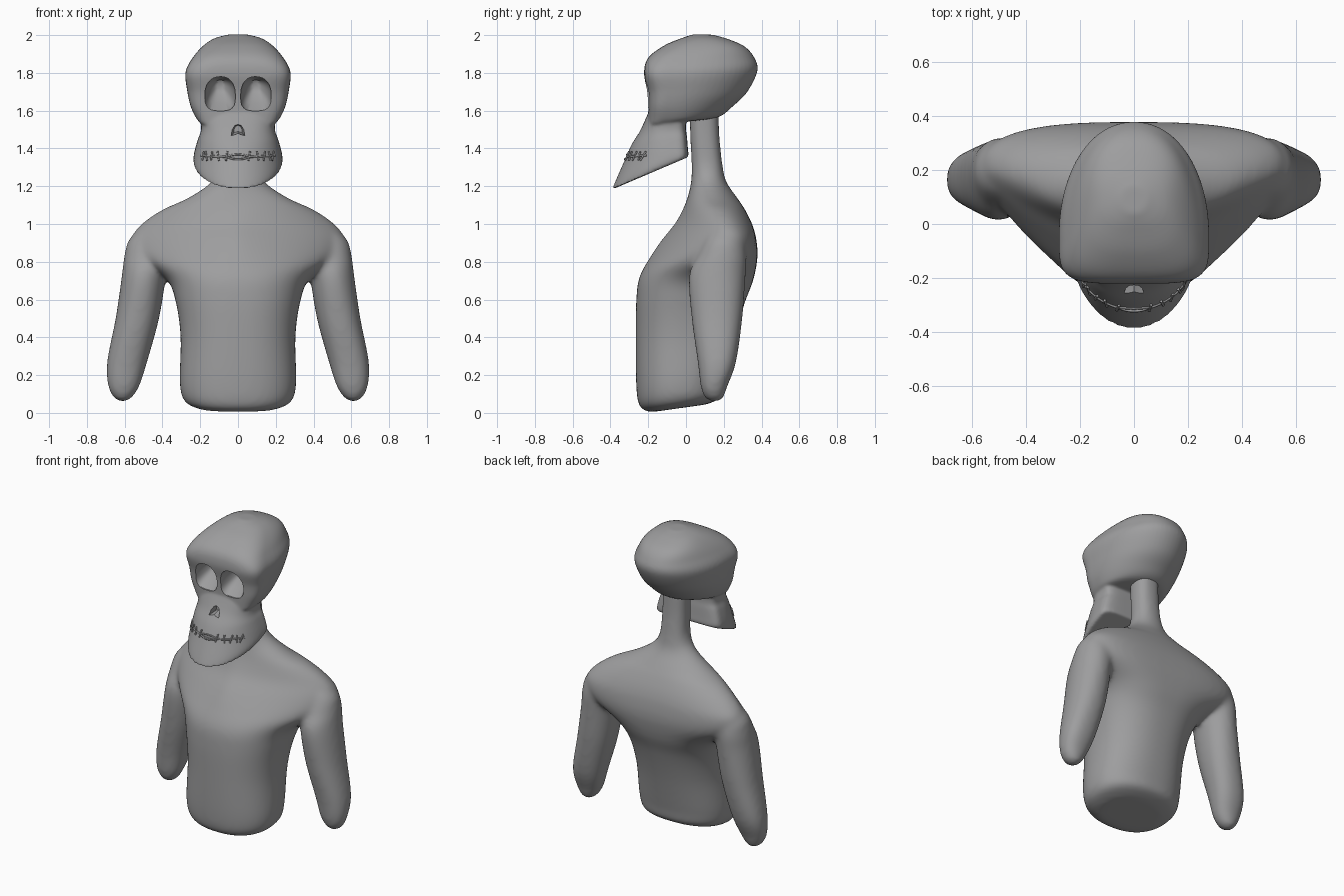
import bpy, bmesh, math
from mathutils import Vector
from mathutils.bvhtree import BVHTree

if "Cube" in bpy.data.objects:
    bpy.data.objects.remove(bpy.data.objects["Cube"])

grey = bpy.data.materials.new("clay_grey")
grey.diffuse_color = (0.34, 0.34, 0.345, 1)
grey.use_nodes = True
grey.node_tree.nodes["Principled BSDF"].inputs["Base Color"].default_value = grey.diffuse_color


def catmull(a, b, c, d, t):
    return [0.5 * (2*q + (r - p)*t + (2*p - 5*q + 4*r - s)*t*t + (3*q - p - 3*r + s)*t**3)
            for p, q, r, s in zip(a, b, c, d)]


def skin(bm, rings):
    """Join rings of points into a closed tube."""
    vs = [[bm.verts.new(p) for p in r] for r in rings]
    n = len(vs[0])
    for a, b in zip(vs, vs[1:]):
        for i in range(n):
            j = (i + 1) % n
            bm.faces.new((a[i], a[j], b[j], b[i]))
    bm.faces.new(vs[0])
    bm.faces.new(vs[-1])


def section(w, yf, zf, yb, zb, m, nf, nb, cx=0.0, n=64):
    """Tilted cross-section: separate roundness for its front and back half."""
    pts, ym = [], yf + (yb - yf) * m
    for i in range(n):
        a = 2 * math.pi * i / n
        c, s = math.cos(a), math.sin(a)
        e = 2 / (nf if s < 0 else nb)
        x = math.copysign(abs(c) ** e, c) * w
        y = ym + ((yf if s < 0 else yb) - ym) * abs(s) ** e
        pts.append((cx + x, y, zf + (zb - zf) * (y - yf) / (yb - yf)))
    return pts


def loft(bm, secs, steps=6, side=1):
    rings = []
    for i in range(len(secs) - 1):
        q = [secs[max(0, min(len(secs) - 1, i + k))] for k in (-1, 0, 1, 2)]
        rings += [section(*catmull(*q, k / steps)) for k in range(steps)]
    rings.append(section(*secs[-1]))
    skin(bm, [[(side * x, y, z) for x, y, z in r] for r in rings])


def make(name, bm):
    bmesh.ops.recalc_face_normals(bm, faces=bm.faces)
    me = bpy.data.meshes.new(name)
    bm.to_mesh(me)
    bm.free()
    me.materials.append(grey)
    ob = bpy.data.objects.new(name, me)
    bpy.context.collection.objects.link(ob)
    return ob


def bake(ob):
    dg = bpy.context.evaluated_depsgraph_get()
    me = bpy.data.meshes.new_from_object(ob.evaluated_get(dg))
    ob.modifiers.clear()
    ob.data = me


def fuse(ob, voxel, passes):
    """Melt overlapping lofts into one smooth skin."""
    r = ob.modifiers.new("fuse", 'REMESH')
    r.mode, r.voxel_size = 'VOXEL', voxel
    s = ob.modifiers.new("soften", 'SMOOTH')
    s.factor, s.iterations = 0.5, passes
    bake(ob)


def smooth(ob, angle):
    bpy.ops.object.select_all(action='DESELECT')
    ob.select_set(True)
    bpy.context.view_layer.objects.active = ob
    bpy.ops.object.shade_smooth_by_angle(angle=math.radians(angle))


# Torso, shoulders and neck
bm = bmesh.new()
loft(bm, [
    (.2, -.19, .003, .11, .045, .5, 2.3, 2.3),
    (.28, -.245, .035, .19, .085, .5, 2.3, 2.3),
    (.308, -.263, .14, .21, .17, .5, 2.3, 2.3),
    (.304, -.266, .4, .26, .4, .5, 2.3, 2.3),
    (.33, -.263, .6, .31, .58, .5, 2.3, 2.4),
    (.38, -.246, .72, .355, .7, .53, 2.2, 2.7),
    (.535, -.186, .83, .378, .82, .63, 1.7, 2.9),
    (.565, -.125, .92, .372, .92, .65, 1.5, 2.9),
    (.51, -.06, 1.0, .35, 1.0, .62, 1.5, 2.5),
    (.4, -.02, 1.07, .31, 1.08, .58, 1.7, 2.2),
    (.27, .005, 1.13, .27, 1.14, .5, 2, 2),
    (.15, .025, 1.21, .215, 1.22, .5, 2, 2),
    (.095, .03, 1.3, .195, 1.3, .5, 2.3, 2.3),
    (.083, .023, 1.45, .178, 1.45, .5, 2.5, 2.5),
    (.083, .018, 1.6, .172, 1.6, .5, 2.5, 2.5)])
# Arms
arm = [
    (.05, .13, 1.0, .25, 1.0, .5, 2, 2, .43),
    (.1, .1, .92, .3, .92, .5, 2, 2, .475),
    (.115, .06, .83, .32, .83, .5, 2, 2, .487),
    (.117, .015, .72, .315, .72, .55, 2, 2, .499),
    (.115, .03, .5, .298, .5, .55, 2.2, 2.2, .533),
    (.106, .062, .27, .265, .27, .55, 2.3, 2.3, .587),
    (.082, .078, .14, .219, .14, .5, 2.2, 2.2, .605),
    (.045, .1, .08, .195, .075, .5, 2, 2, .61),
    (.01, .13, .062, .16, .06, .5, 2, 2, .61)]
for side in (1, -1):
    loft(bm, arm, side=side)
body = make("body", bm)
fuse(body, .013, 16)
smooth(body, 60)

# Skull: cranium and jaw
bm = bmesh.new()
loft(bm, [
    (.2, -.2, 1.53, .04, 1.545, .4, 4, 2.5),
    (.222, -.2, 1.56, .17, 1.565, .35, 4, 2),
    (.25, -.2, 1.62, .25, 1.625, .3, 4, 2),
    (.268, -.205, 1.7, .325, 1.7, .3, 4, 2),
    (.278, -.222, 1.8, .378, 1.81, .3, 4.5, 2.1),
    (.24, -.2, 1.88, .362, 1.88, .32, 3.5, 2.2),
    (.185, -.115, 1.945, .31, 1.94, .4, 3, 2.4),
    (.125, -.02, 1.985, .22, 1.98, .45, 2.5, 2.4),
    (.05, .04, 2.004, .14, 2.002, .5, 2, 2)])
loft(bm, [
    (.2, -.195, 1.6, .0, 1.56, .6, 3, 5),
    (.195, -.24, 1.5, .0, 1.5, .62, 2.4, 5),
    (.212, -.288, 1.42, .005, 1.46, .67, 2.1, 5),
    (.23, -.328, 1.33, .01, 1.4, .72, 1.98, 5),
    (.236, -.37, 1.235, .013, 1.37, .74, 1.97, 5),
    (.228, -.391, 1.183, .013, 1.355, .74, 1.97, 5)])
skull = make("skull", bm)
fuse(skull, .008, 8)
tree = BVHTree.FromPolygons([v.co for v in skull.data.vertices],
                            [p.vertices for p in skull.data.polygons])


def on_face(x, z, lift=.001):
    hit = tree.ray_cast(Vector((x, -1, z)), Vector((0, 1, 0)))[0]
    return (x, (hit.y if hit else -.2) - lift, z)


def carve(outline, depths):
    """Cut a tapering hole: depths are (y, scale, z shift)."""
    cx = sum(p[0] for p in outline) / len(outline)
    cz = sum(p[1] for p in outline) / len(outline)
    b = bmesh.new()
    skin(b, [[(cx + (x - cx) * s, y, cz + (z - cz) * s + dz) for x, z in outline]
             for y, s, dz in depths])
    cutter = make("cutter", b)
    cutter.hide_render = True
    m = skull.modifiers.new("cut", 'BOOLEAN')
    m.operation, m.solver, m.object = 'DIFFERENCE', 'EXACT', cutter
    bake(skull)
    bpy.data.objects.remove(cutter)


# Eye sockets: round on top, flatter below, tapering back and up
for side in (1, -1):
    outline = []
    for i in range(40):
        a = 2 * math.pi * i / 40
        c, s = math.cos(a), math.sin(a)
        e = 2 / (2.3 if s > 0 else 3)
        x = .092 + math.copysign(abs(c) ** e, c) * (.084 if c > 0 else .078)
        z = 1.678 + math.copysign(abs(s) ** e, s) * (.102 if s > 0 else .079)
        outline.append((side * x, z))
    carve(outline, [(-.45, 1, 0), (-.19, 1, 0), (-.14, .75, .018), (-.09, .4, .04), (-.08, .2, .045)])

# Nose hole and mouth slit
carve([(-.036, 1.468), (-.012, 1.474), (0, 1.48), (.012, 1.474), (.036, 1.468),
       (.033, 1.5), (.02, 1.525), (0, 1.532), (-.02, 1.525), (-.033, 1.5)],
      [(-.45, 1, 0), (-.25, 1, 0), (-.2, .6, .005)])
lens = [(.052 * math.cos(a), 1.355 + .011 * math.sin(a))
        for a in (2 * math.pi * k / 20 for k in range(20))]
carve(lens, [(-.45, 1, 0), (-.31, .9, 0)])
smooth(skull, 38)

# Stitched mouth: lips and cross threads
cu = bpy.data.curves.new("mouth_stitches", 'CURVE')
cu.dimensions, cu.bevel_depth, cu.bevel_resolution = '3D', .005, 2
cu.use_fill_caps = True


def thread(points):
    sp = cu.splines.new('POLY')
    sp.points.add(len(points) - 1)
    for p, co in zip(sp.points, points):
        p.co = (*co, 1)


for sgn in (1, -1):
    thread([on_face(x, 1.355 + .008 * (x / .2) ** 2 + sgn * (.001 + .012 * max(0, 1 - (x / .06) ** 2)))
            for x in (-.195 + .39 * k / 30 for k in range(31))])
    for k, x in enumerate((.06, .105, .14, .168, .185)):
        tilt = .004 * (-1) ** k
        thread([on_face(sgn * x + tilt * t, 1.36 + .024 * t, .004) for t in (-1, -.5, 0, .5, 1)])
stitches = bpy.data.objects.new("mouth_stitches", cu)
bpy.context.collection.objects.link(stitches)
mesh = bpy.data.meshes.new_from_object(
    stitches.evaluated_get(bpy.context.evaluated_depsgraph_get()))
bpy.data.objects.remove(stitches)
mesh.materials.clear()
mesh.materials.append(grey)
stitches = bpy.data.objects.new("mouth_stitches", mesh)
bpy.context.collection.objects.link(stitches)
smooth(stitches, 50)
